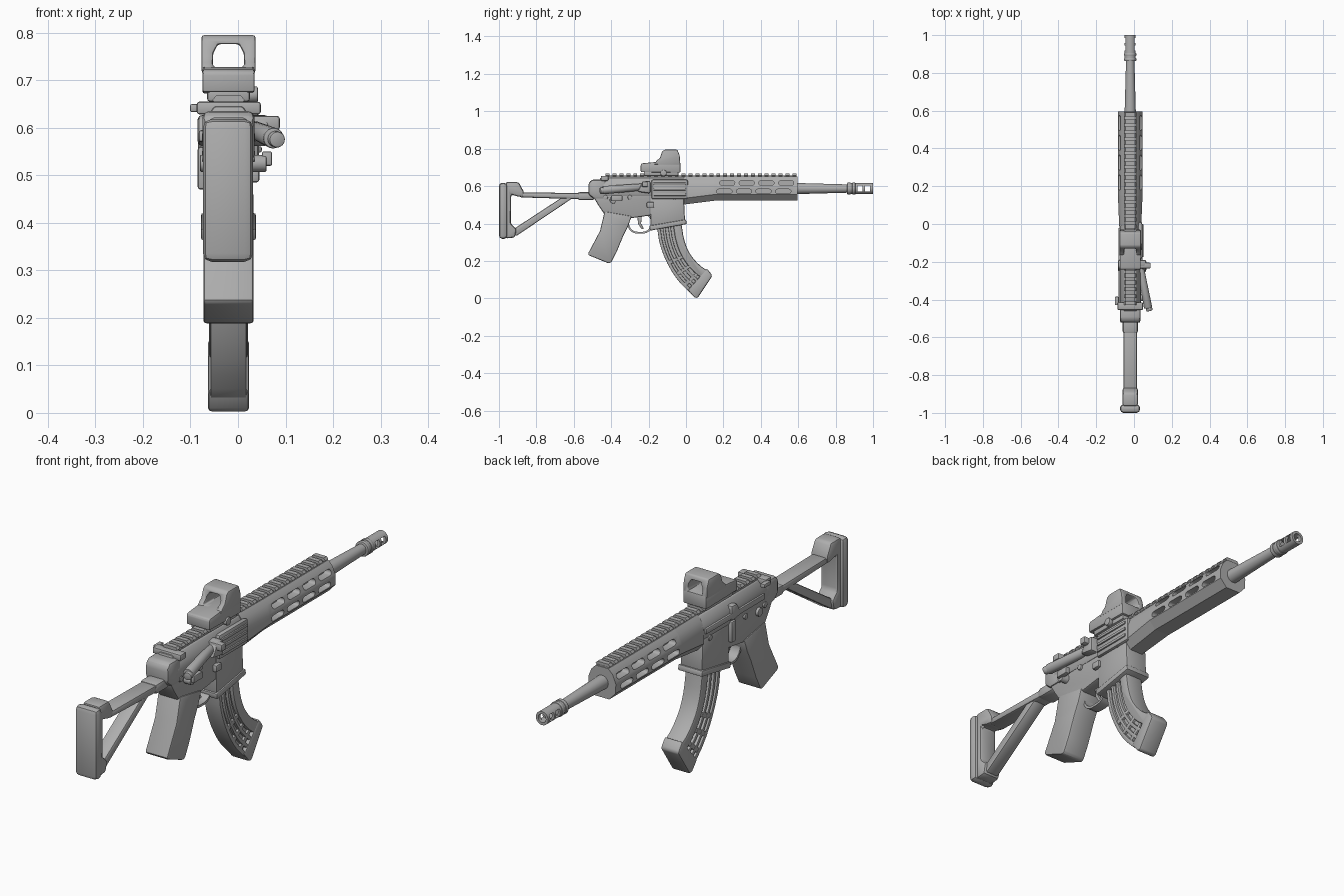
import bpy, bmesh, math
from mathutils import Vector

if "Cube" in bpy.data.objects:
    bpy.data.objects.remove(bpy.data.objects["Cube"])

CX = -0.02  # centre plane of the body
mat = bpy.data.materials.new("matte_grey")
mat.diffuse_color = (0.42, 0.42, 0.42, 1)
mat.use_nodes = True
mat.node_tree.nodes["Principled BSDF"].inputs["Base Color"].default_value = mat.diffuse_color


def finish(name, bm, bevel=0.0, cutter=None, seg=2):
    """Make an object, then apply its cut and its bevel."""
    bmesh.ops.recalc_face_normals(bm, faces=bm.faces[:])
    me = bpy.data.meshes.new(name)
    bm.to_mesh(me)
    bm.free()
    ob = bpy.data.objects.new(name, me)
    bpy.context.collection.objects.link(ob)
    if cutter:
        m = ob.modifiers.new("cut", 'BOOLEAN')
        m.object, m.operation, m.solver = cutter, 'DIFFERENCE', 'EXACT'
    if bevel:
        m = ob.modifiers.new("bevel", 'BEVEL')
        m.width, m.segments, m.limit_method = bevel, seg, 'ANGLE'
        m.angle_limit = math.radians(35)
    if ob.modifiers:
        bpy.context.view_layer.update()
        ev = ob.evaluated_get(bpy.context.evaluated_depsgraph_get())
        new = bpy.data.meshes.new_from_object(ev)
        ob.modifiers.clear()
        ob.data = new
    ob.data.materials.clear()
    ob.data.materials.append(mat)
    if cutter:
        bpy.data.objects.remove(cutter)
    return ob


def extrude(bm, base, vec):
    a = [bm.verts.new(p) for p in base]
    b = [bm.verts.new(Vector(p) + Vector(vec)) for p in base]
    n = len(a)
    bm.faces.new(a)
    bm.faces.new(b[::-1])
    for i in range(n):
        bm.faces.new((a[i], a[(i + 1) % n], b[(i + 1) % n], b[i]))


def side(bm, pts, x0, x1):
    """Side outline (y, z) extruded across x."""
    extrude(bm, [(x0, y, z) for y, z in pts], (x1 - x0, 0, 0))


def prism(name, pts, hw, bevel=0.008, cutter=None):
    bm = bmesh.new()
    side(bm, pts, CX - hw, CX + hw)
    return finish(name, bm, bevel, cutter)


def rect(y0, y1, z0, z1):
    return [(y0, z0), (y1, z0), (y1, z1), (y0, z1)]


def box(name, x0, x1, y0, y1, z0, z1, bevel=0.006):
    bm = bmesh.new()
    side(bm, rect(y0, y1, z0, z1), x0, x1)
    return finish(name, bm, bevel)


def add_cyl(bm, p, q, r0, r1=None, n=24):
    p, q = Vector(p), Vector(q)
    d = q - p
    mtx = d.to_track_quat('Z', 'Y').to_matrix().to_4x4()
    mtx.translation = (p + q) / 2
    bmesh.ops.create_cone(bm, cap_ends=True, segments=n, radius1=r0,
                          radius2=r0 if r1 is None else r1, depth=d.length, matrix=mtx)


def cyl(name, p, q, r0, r1=None, bevel=0.0, cutter=None):
    bm = bmesh.new()
    add_cyl(bm, p, q, r0, r1)
    return finish(name, bm, bevel, cutter)


def stadium(y, z, half, r, n=6):
    pts = []
    for s, a0 in ((1, -math.pi / 2), (-1, math.pi / 2)):
        for i in range(n + 1):
            a = a0 + math.pi * i / n
            pts.append((y + s * (half - r) + r * math.cos(a), z + r * math.sin(a)))
    return pts


# Open triangular stock
box("butt_pad", -0.074, 0.032, -1.0, -0.955, 0.318, 0.618, 0.018)
prism("butt_frame", [(-0.965, 0.32), (-0.915, 0.325), (-0.905, 0.37), (-0.937, 0.40),
      (-0.935, 0.555), (-0.90, 0.545), (-0.868, 0.54), (-0.868, 0.572), (-0.895, 0.622),
      (-0.965, 0.622)], 0.041, 0.012)
prism("stock_top_bar", [(-0.89, 0.54), (-0.5, 0.528), (-0.5, 0.562), (-0.89, 0.567)], 0.036, 0.01)
prism("stock_strut", [(-0.935, 0.335), (-0.905, 0.335), (-0.60, 0.54), (-0.655, 0.545),
      (-0.935, 0.362)], 0.03, 0.008)
box("stock_socket", CX - 0.04, CX + 0.04, -0.58, -0.49, 0.525, 0.568, 0.012)

# Receiver
prism("rear_block", [(-0.522, 0.555), (-0.49, 0.53), (-0.43, 0.53), (-0.43, 0.635),
      (-0.505, 0.635), (-0.522, 0.615)], 0.055, 0.014)
bm = bmesh.new()
sec = [(-.05, .545), (.05, .545), (.056, .575), (.054, .61), (.03, .645), (-.03, .645),
       (-.054, .61), (-.056, .575)]
extrude(bm, [(CX + x, -0.46, z) for x, z in sec], (0, 0.47, 0))
finish("upper_receiver", bm, 0.005)
prism("lower_receiver", [(-0.50, 0.585), (-0.50, 0.55), (-0.47, 0.50), (-0.43, 0.44),
      (-0.32, 0.425), (-0.18, 0.445), (-0.05, 0.46), (0.0, 0.56), (0.0, 0.585)], 0.048)
prism("magazine_well", [(-0.19, 0.55), (-0.19, 0.375), (-0.005, 0.408), (-0.012, 0.55)], 0.052)
prism("well_flare", [(-0.197, 0.388), (-0.192, 0.362), (0.004, 0.397), (0.0, 0.422)], 0.058, 0.006)
prism("grip", [(-0.435, 0.465), (-0.46, 0.36), (-0.525, 0.237), (-0.515, 0.228), (-0.413, 0.187),
      (-0.40, 0.192), (-0.37, 0.25), (-0.335, 0.335), (-0.31, 0.385), (-0.29, 0.44)], 0.053, 0.018)

# Trigger and its guard
bm = bmesh.new()
ring = [stadium(-0.245, 0.402, a, b, 10) for a, b in ((0.07, 0.056), (0.06, 0.046))]
n = len(ring[0])
v = [[bm.verts.new((CX + s * 0.022, y, z)) for y, z in r] for r in ring for s in (-1, 1)]
for i in range(n):
    j = (i + 1) % n
    for a, b in ((0, 1), (1, 3), (3, 2), (2, 0)):
        bm.faces.new((v[a][i], v[a][j], v[b][j], v[b][i]))
finish("trigger_guard", bm)
prism("trigger", [(-0.26, 0.45), (-0.235, 0.45), (-0.24, 0.40), (-0.225, 0.372),
      (-0.238, 0.370), (-0.257, 0.40)], 0.008, 0.003)

# Curved magazine: strips in (across, along) coordinates between two edges
back = [(-.155, .39), (-.14, .29), (-.10, .187), (-.043, .096), (.022, .03)]
front = [(-.027, .42), (-.01, .315), (.02, .24), (.07, .18), (.123, .144)]


def along(c, t):
    """Smooth point on an edge curve, t from 0 to 4."""
    i = min(int(t), 3)
    p = [Vector(c[min(max(k, 0), 4)]) for k in (i - 1, i, i + 1, i + 2)]
    u = t - i
    return 0.5 * (2 * p[1] + (p[2] - p[0]) * u + (2 * p[0] - 5 * p[1] + 4 * p[2] - p[3]) * u * u
                  + (3 * p[1] - p[0] - 3 * p[2] + p[3]) * u ** 3)


def strip(name, s0, s1, t0, t1, hw, bevel=0.004):
    ts = [t0 + (t1 - t0) * i / 10 for i in range(11)]
    a = [along(back, t).lerp(along(front, t), s0) for t in ts]
    b = [along(back, t).lerp(along(front, t), s1) for t in ts]
    prism(name, [tuple(p) for p in a + b[::-1]], hw, bevel)


strip("magazine_core", 0.04, 0.96, 0, 4, 0.026, 0)
strip("magazine_spine", 0.66, 1.0, 0, 4, 0.041, 0.008)
for k, (s0, s1) in enumerate(((0.0, 0.13), (0.22, 0.33), (0.44, 0.55))):
    strip(f"magazine_rib_{k}", s0, s1, 0, 4, 0.038)
for k, t in enumerate((1.9, 2.6, 3.3)):
    strip(f"magazine_bridge_{k}", 0.05, 0.7, t, t + 0.2, 0.036, 0.003)
prism("magazine_base", [(0.01, 0.045), (0.045, 0.004), (0.062, 0.002), (0.14, 0.118),
      (0.135, 0.13), (0.112, 0.16)], 0.043, 0.008)

# Handguard with rounded slots on both sides
cut = bmesh.new()
for s in (-1, 1):
    for z, d in ((0.617, 0), (0.572, -0.015)):
        for y in (0.22, 0.325, 0.43, 0.535):
            side(cut, stadium(y + d, z, 0.041, 0.012), CX + s * 0.026, CX + s * 0.1)
sec = [(-.034, .522), (.034, .522), (.064, .555), (.065, .596), (.05, .632), (.03, .652),
       (-.03, .652), (-.05, .632), (-.065, .596), (-.064, .555)]
bm = bmesh.new()
extrude(bm, [(CX + x, 0.15, z) for x, z in sec], (0, 0.445, 0))
finish("handguard", bm, 0, finish("slot_cutter", cut))
bm = bmesh.new()
low = [(x, z - 0.02 if z < .56 else z) for x, z in sec]
a = [bm.verts.new((CX + x * 0.9, -0.01, z)) for x, z in low]
b = [bm.verts.new((CX + x, 0.15, z)) for x, z in sec]
bm.faces.new(a)
bm.faces.new(b[::-1])
for i in range(len(a)):
    j = (i + 1) % len(a)
    bm.faces.new((a[i], a[j], b[j], b[i]))
finish("handguard_shoulder", bm)

# Toothed top rail
box("rail_base", CX - 0.026, CX + 0.026, -0.43, 0.592, 0.64, 0.656, 0.003)
bm = bmesh.new()
for i in range(28):
    y = -0.43 + i * 0.037
    extrude(bm, [(CX + x, y, z) for x, z in ((-.024, .65), (.024, .65), (.034, .658),
                 (.026, .668), (-.026, .668), (-.034, .658))], (0, 0.021, 0))
finish("rail_teeth", bm)

# Barrel and vented muzzle
Z = 0.587
cyl("barrel", (CX, 0.58, Z), (CX, 0.87, Z), 0.03, 0.022)
for k, y in enumerate((0.862, 0.888)):
    cyl(f"muzzle_collar_{k}", (CX, y, Z), (CX, y + 0.018, Z), 0.032, bevel=0.004)
cut = bmesh.new()
for y in (0.918, 0.958):
    side(cut, rect(y, y + 0.027, Z - 0.016, Z + 0.016), -0.1, 0.1)
vents = finish("vent_cutter", cut)
muzzle = bmesh.new()
add_cyl(muzzle, (CX, 0.88, Z), (CX, 1.0, Z), 0.029)
ob = finish("muzzle_brake", muzzle, 0, vents)
bm = bmesh.new()
bm.from_mesh(ob.data)
bpy.data.objects.remove(ob)
bore = bmesh.new()
add_cyl(bore, (CX, 0.91, Z), (CX, 1.05, Z), 0.018)
finish("muzzle_brake", bm, 0, finish("bore_cutter", bore))

# Reflex sight
box("sight_mount", CX - 0.045, CX + 0.045, -0.225, -0.04, 0.655, 0.685)
prism("sight_body", [(-0.242, 0.675), (-0.03, 0.672), (-0.03, 0.728), (-0.17, 0.728),
      (-0.235, 0.722), (-0.242, 0.715)], 0.055, 0.01)
cut = bmesh.new()
extrude(cut, [(CX + x, -0.3, z) for x, z in ((-.033, .728), (.033, .728), (.032, .757),
              (.022, .776), (-.022, .776), (-.032, .757))], (0, 0.4, 0))
prism("sight_hood", [(-0.175, 0.715), (-0.03, 0.715), (-0.034, 0.765), (-0.046, 0.795),
      (-0.115, 0.795), (-0.128, 0.785), (-0.14, 0.75), (-0.155, 0.738)],
      0.057, 0.012, finish("window_cutter", cut))
cyl("sight_clamp_knob", (0.02, -0.12, 0.67), (0.042, -0.12, 0.67), 0.017, bevel=0.004)

# Charging handle
box("charging_handle", -0.087, 0.048, -0.455, -0.415, 0.628, 0.655)
box("charging_latch", -0.101, -0.08, -0.43, -0.385, 0.633, 0.65, 0.004)

# Right-side details
cyl("forward_assist", (0.075, -0.445, 0.578), (0.028, -0.20, 0.598), 0.022, 0.018, 0.004)
cyl("assist_button", (0.083, -0.46, 0.575), (0.077, -0.435, 0.577), 0.017, bevel=0.004)
prism("deflector", [(-0.26, 0.57), (-0.19, 0.56), (-0.19, 0.628), (-0.23, 0.625)], 0.075, 0.01
      ).location.x = 0.01
box("side_latch", 0.02, 0.088, -0.235, -0.205, 0.595, 0.625)
box("port_cover", 0.02, 0.044, -0.185, 0.01, 0.53, 0.635, 0.01)
for k, z in enumerate((0.548, 0.577, 0.606)):
    box(f"cover_ridge_{k}", 0.035, 0.05, -0.175, 0.0, z, z + 0.013, 0.004)
box("magazine_button", 0.02, 0.045, -0.21, -0.17, 0.485, 0.515)
cyl("selector_hub", (-0.08, -0.39, 0.525), (0.06, -0.39, 0.525), 0.018, bevel=0.003)
box("selector_lever", 0.05, 0.072, -0.40, -0.34, 0.52, 0.55, 0.004)

# Left-side details
box("bolt_catch", -0.085, -0.06, -0.22, -0.19, 0.47, 0.56)
box("left_side_rail", -0.083, -0.06, -0.42, -0.02, 0.57, 0.595)
for k, y in enumerate((-0.43, -0.30, -0.06)):
    cyl(f"receiver_pin_{k}", (-0.076, y, 0.54), (0.036, y, 0.54), 0.012, bevel=0.002)

# Smooth shading with sharp edges kept
bpy.ops.object.select_all(action='SELECT')
bpy.context.view_layer.objects.active = bpy.context.scene.objects[0]
bpy.ops.object.shade_smooth_by_angle(angle=math.radians(35))
